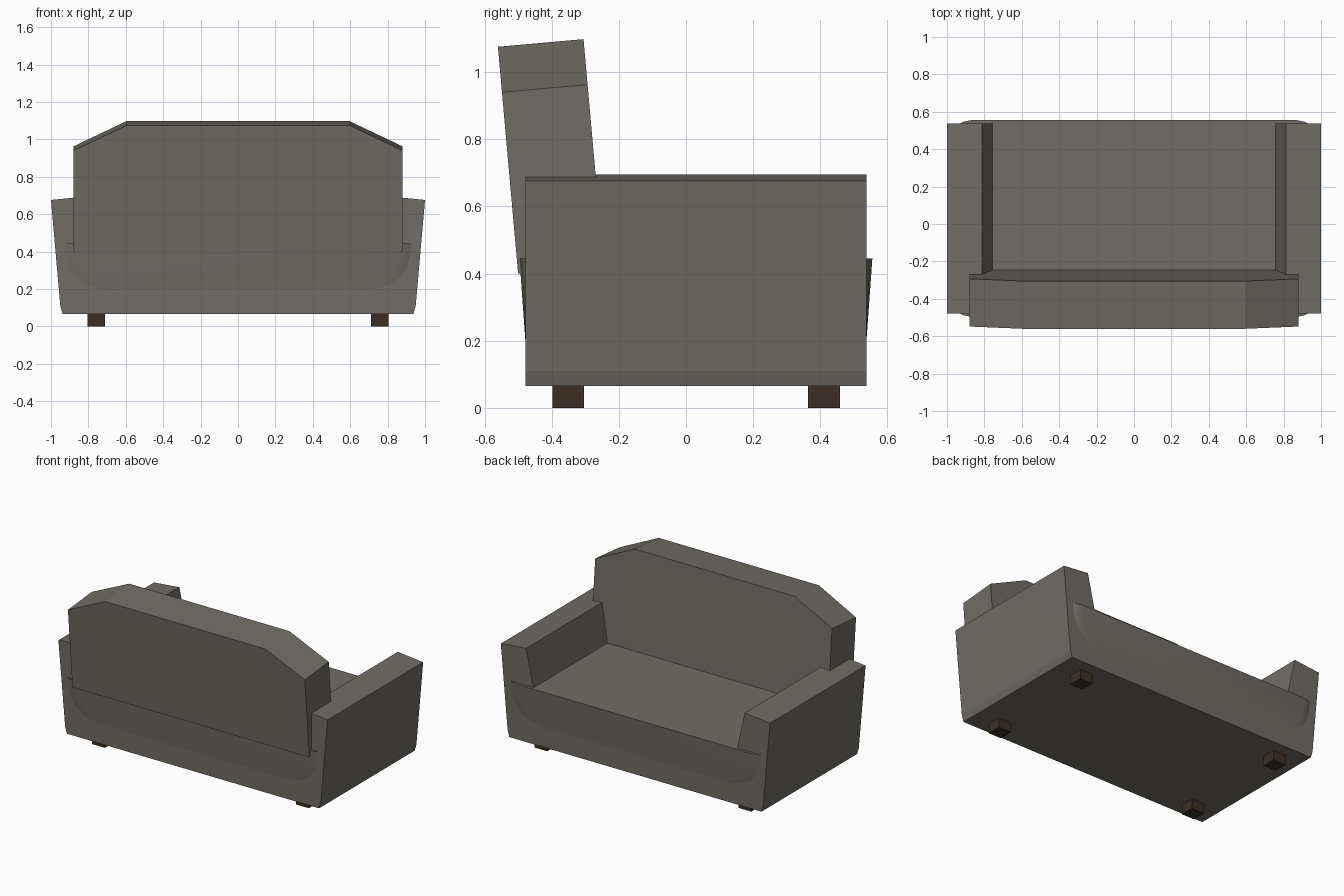
import bpy, bmesh
from mathutils import Vector

if "Cube" in bpy.data.objects:
    bpy.data.objects.remove(bpy.data.objects["Cube"])


def material(name, rgb):
    m = bpy.data.materials.new(name)
    m.diffuse_color = (*rgb, 1)
    m.use_nodes = True
    m.node_tree.nodes["Principled BSDF"].inputs["Base Color"].default_value = m.diffuse_color
    return m


FABRIC = material("warm grey fabric", (0.165, 0.152, 0.132))
WOOD = material("dark brown wood", (0.045, 0.028, 0.015))


def finish(name, bm, mat):
    bmesh.ops.recalc_face_normals(bm, faces=bm.faces)
    me = bpy.data.meshes.new(name)
    bm.to_mesh(me)
    bm.free()
    me.materials.append(mat)
    ob = bpy.data.objects.new(name, me)
    bpy.context.collection.objects.link(ob)
    return ob


def prism(name, half_profile, place, depth, mat):
    """Mirror a half profile in x, then extrude it along the depth vector."""
    pts = half_profile + [(-x, h) for x, h in reversed(half_profile)]
    bm = bmesh.new()
    face = bm.faces.new([bm.verts.new(place(x, h)) for x, h in pts])
    ext = bmesh.ops.extrude_face_region(bm, geom=[face])
    new = [v for v in ext["geom"] if isinstance(v, bmesh.types.BMVert)]
    bmesh.ops.translate(bm, verts=new, vec=depth)
    return finish(name, bm, mat)


# Body: base, seat and flared arms in one section
BACK, FRONT, SEAT = -0.478, 0.537, 0.445
prism("seat_and_arms",
      [(0.937, 0.065), (0.95, 0.11), (1.0, 0.676), (0.812, 0.695), (0.757, SEAT)],
      lambda x, z: Vector((x, BACK, z)), Vector((0, FRONT - BACK, 0)), FABRIC)

# Backrest: leaning slab with cut corners
up = Vector((0, -0.0887, 0.996))
out = Vector((0, 0.996, 0.0887))
prism("backrest", [(0.88, 0.0), (0.88, 0.542), (0.595, 0.678)],
      lambda x, h: Vector((x, -0.5, 0.4)) + up * h, out * 0.256, FABRIC)


# Aprons: shallow bulges with rounded lower corners, front and back
def apron(name, y0, direction):
    bm = bmesh.new()
    low = 0.195
    rows = []
    for z, w in [(low, 0.70), (0.22, 0.80), (0.26, 0.865),
                 (0.31, 0.90), (0.37, 0.92), (SEAT, 0.93)]:
        bulge = 0.018 * (z - low) / (SEAT - low)
        cols = [(-w, 0), (-w + 0.02, 0.6), (-w + 0.06, 1),
                (w - 0.06, 1), (w - 0.02, 0.6), (w, 0)]
        rows.append([bm.verts.new((x, y0 + direction * bulge * k, z)) for x, k in cols])
    for a, b in zip(rows, rows[1:]):
        for i in range(len(a) - 1):
            bm.faces.new((a[i], a[i + 1], b[i + 1], b[i]))
    # top ledge and hidden closing face
    bm.faces.new(rows[-1])
    bm.faces.new([r[0] for r in rows] + [r[-1] for r in reversed(rows)])
    ob = finish(name, bm, FABRIC)
    bpy.ops.object.select_all(action="DESELECT")
    ob.select_set(True)
    bpy.context.view_layer.objects.active = ob
    bpy.ops.object.shade_smooth_by_angle(angle=0.6)


apron("front_apron", FRONT, 1)
apron("back_apron", BACK, -1)

# Legs: four square blocks
for side, sx in (("left", -1), ("right", 1)):
    for end, y in (("back", -0.351), ("front", 0.411)):
        bm = bmesh.new()
        bmesh.ops.create_cube(bm, size=1)
        bmesh.ops.scale(bm, vec=(0.094, 0.094, 0.075), verts=bm.verts)
        bmesh.ops.translate(bm, vec=(sx * 0.758, y, 0.0375), verts=bm.verts)
        finish(f"{end}_{side}_leg", bm, WOOD)
